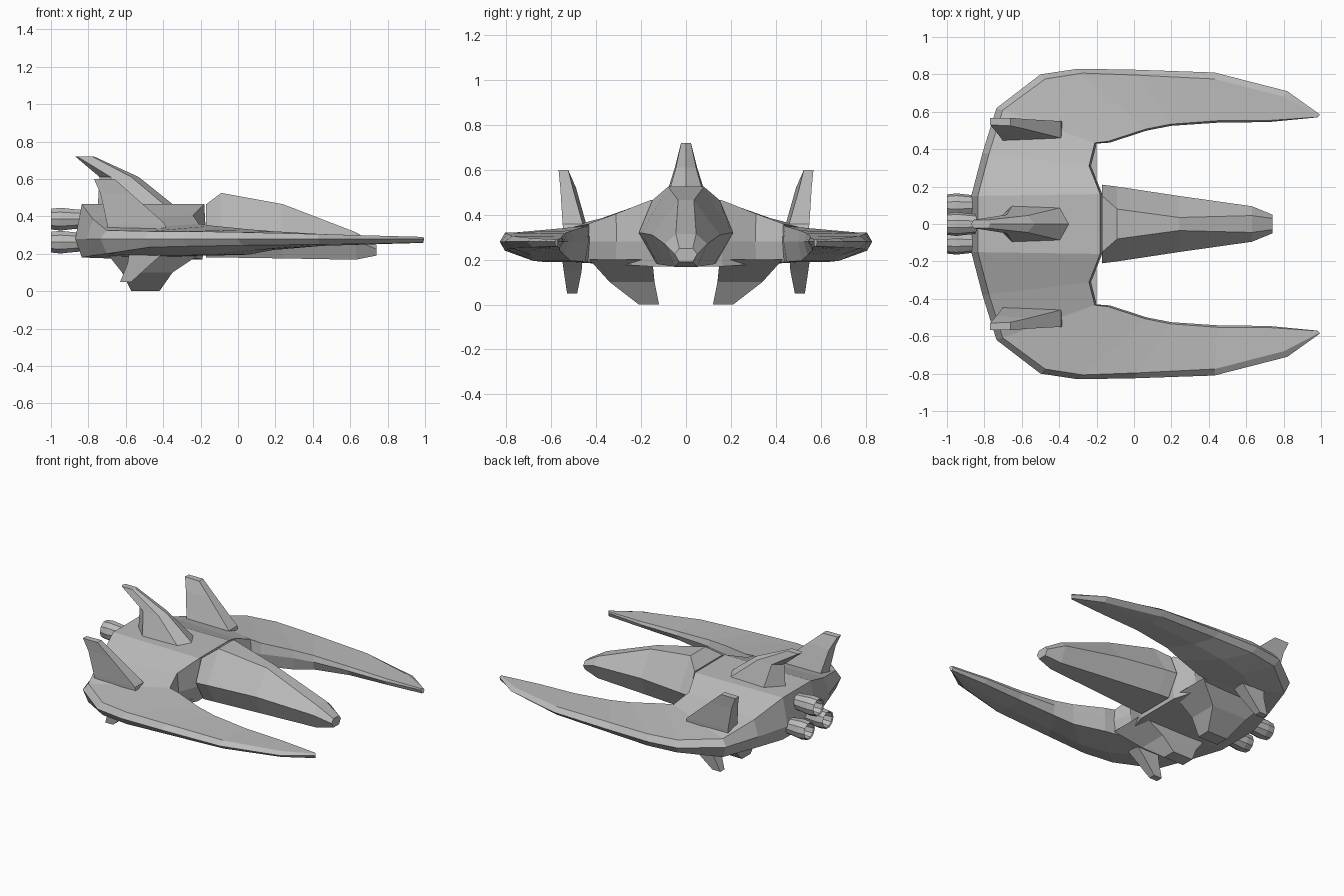
import bpy, bmesh, math
from mathutils import Vector

cube = bpy.data.objects.get("Cube")
if cube:
    bpy.data.objects.remove(cube)

grey = bpy.data.materials.new("hull_grey")
grey.use_nodes = True
COLOUR = (0.5, 0.5, 0.5, 1)
grey.diffuse_color = COLOUR
grey.node_tree.nodes["Principled BSDF"].inputs["Base Color"].default_value = COLOUR


def loft(name, rings, mirror=False, cap_start=True, cap_end=True):
    """Skin a list of equal-sized rings, optionally mirrored across y = 0."""
    bm = bmesh.new()
    loops = [[bm.verts.new(p) for p in ring] for ring in rings]
    n = len(loops[0])
    for a, b in zip(loops, loops[1:]):
        for i in range(n):
            j = (i + 1) % n
            bm.faces.new((a[i], a[j], b[j], b[i]))
    if cap_start:
        bm.faces.new(loops[0])
    if cap_end:
        bm.faces.new(loops[-1])
    bmesh.ops.recalc_face_normals(bm, faces=bm.faces)
    mesh = bpy.data.meshes.new(name)
    bm.to_mesh(mesh)
    bm.free()
    mesh.materials.append(grey)
    obj = bpy.data.objects.new(name, mesh)
    bpy.context.collection.objects.link(obj)
    if mirror:
        mod = obj.modifiers.new("mirror", "MIRROR")
        mod.use_axis = (False, True, False)
    return obj


# Hull and curved wings: one section swept from the centre out to the wing tip
RIM = 0.28


def wing_ring(outer, inner, top_out, top_in, low_out, bottom):
    o, i = Vector(outer), Vector(inner)
    width = (i - o).length

    def at(dist, z):
        p = o.lerp(i, dist / width)
        return (p.x, p.y, z)
    edge = min(0.035, width * 0.25)
    return [at(0, RIM), at(edge, top_out), at(width - edge * 0.3, top_in),
            at(width, RIM), at(width - edge * 0.6, bottom),
            at(width * 0.45, bottom), at(edge, low_out)]


stations = [
    ((-0.87, 0), (-0.17, 0), 0.465, 0.465, 0.18, 0.17),
    ((-0.87, 0.15), (-0.17, 0.16), 0.465, 0.465, 0.18, 0.17),
    ((-0.81, 0.38), (-0.23, 0.31), 0.385, 0.405, 0.19, 0.18),
    ((-0.735, 0.62), (-0.2, 0.43), 0.325, 0.36, 0.2, 0.19),
    ((-0.5, 0.8), (-0.13, 0.435), 0.32, 0.35, 0.235, 0.19),
    ((-0.3, 0.83), (0.07, 0.5), 0.32, 0.33, 0.24, 0.195),
    ((0, 0.825), (0.2, 0.525), 0.315, 0.32, 0.245, 0.22),
    ((0.43, 0.81), (0.45, 0.542), 0.305, 0.305, 0.25, 0.242),
    ((0.82, 0.71), (0.72, 0.545), 0.295, 0.297, 0.255, 0.252),
    ((0.995, 0.585), (0.98, 0.57), 0.29, 0.29, 0.26, 0.258),
]
loft("hull_and_wings", [wing_ring(*s) for s in stations], True, cap_start=False)


# Nose with raised canopy
def nose_ring(x, top_w, top_z, mid_w, mid_z, low_w, low_z):
    side = [(top_w, top_z), (mid_w, mid_z), (low_w, low_z)]
    return [(x, y, z) for y, z in side] + [(x, -y, z) for y, z in reversed(side)]


loft("nose", [nose_ring(*r) for r in (
    (-0.17, 0.15, 0.465, 0.21, 0.32, 0.13, 0.18),
    (-0.09, 0.08, 0.525, 0.2, 0.32, 0.125, 0.18),
    (0.24, 0.035, 0.465, 0.15, 0.31, 0.09, 0.175),
    (0.63, 0.045, 0.315, 0.095, 0.27, 0.05, 0.168),
    (0.74, 0.03, 0.25, 0.05, 0.225, 0.03, 0.19))])


# Swept central fin
def fin_ring(z, front, front_w, shoulder, back_w, rear, back):
    return [(front, 0, z), (shoulder, front_w, z), (rear, back_w, z), (back, 0, z),
            (rear, -back_w, z), (shoulder, -front_w, z)]


loft("dorsal_fin", [fin_ring(*r) for r in (
    (0.45, -0.33, 0.09, -0.38, 0.1, -0.65, -0.75),
    (0.61, -0.53, 0.045, -0.57, 0.05, -0.68, -0.74),
    (0.72, -0.77, 0.022, -0.78, 0.022, -0.86, -0.87))])


# Fins above and below each wing: rings are (z, front, rear, inner front, inner rear, outer)
def blade_ring(z, front, rear, in_front, in_rear, outer):
    return [(front, in_front, z), (front, outer, z), (rear, outer, z), (rear, in_rear, z)]


loft("upper_wing_fins", [blade_ring(*r) for r in (
    (0.31, -0.38, -0.7, 0.46, 0.44, 0.545),
    (0.36, -0.39, -0.7, 0.46, 0.445, 0.55),
    (0.52, -0.57, -0.735, 0.505, 0.49, 0.56),
    (0.6, -0.66, -0.77, 0.525, 0.53, 0.568))], True)

loft("lower_wing_fins", [blade_ring(*r) for r in (
    (0.22, -0.38, -0.58, 0.46, 0.46, 0.555),
    (0.15, -0.46, -0.59, 0.465, 0.465, 0.545),
    (0.05, -0.57, -0.63, 0.485, 0.485, 0.53))], True)

# Tapered keels under the hull
loft("keels", [blade_ring(*r) for r in (
    (0.2, -0.2, -0.7, 0.15, 0.15, 0.43),
    (0.1, -0.35, -0.62, 0.14, 0.14, 0.34),
    (0, -0.42, -0.57, 0.12, 0.12, 0.21))], True)


# Three hollow engine nozzles at the back
def circle(x, y, z, radius, sides=10):
    return [(x, y + radius * math.cos(math.tau * i / sides),
             z + radius * math.sin(math.tau * i / sides)) for i in range(sides)]


for name, y, z in (("top", 0, 0.385), ("left", 0.1, 0.262), ("right", -0.1, 0.262)):
    profile = [(-0.8, 0.05), (-0.87, 0.055), (-0.95, 0.064), (-1.0, 0.058),
               (-0.995, 0.05), (-0.9, 0.042)]
    loft("engine_" + name, [circle(x, y, z, r) for x, r in profile])
